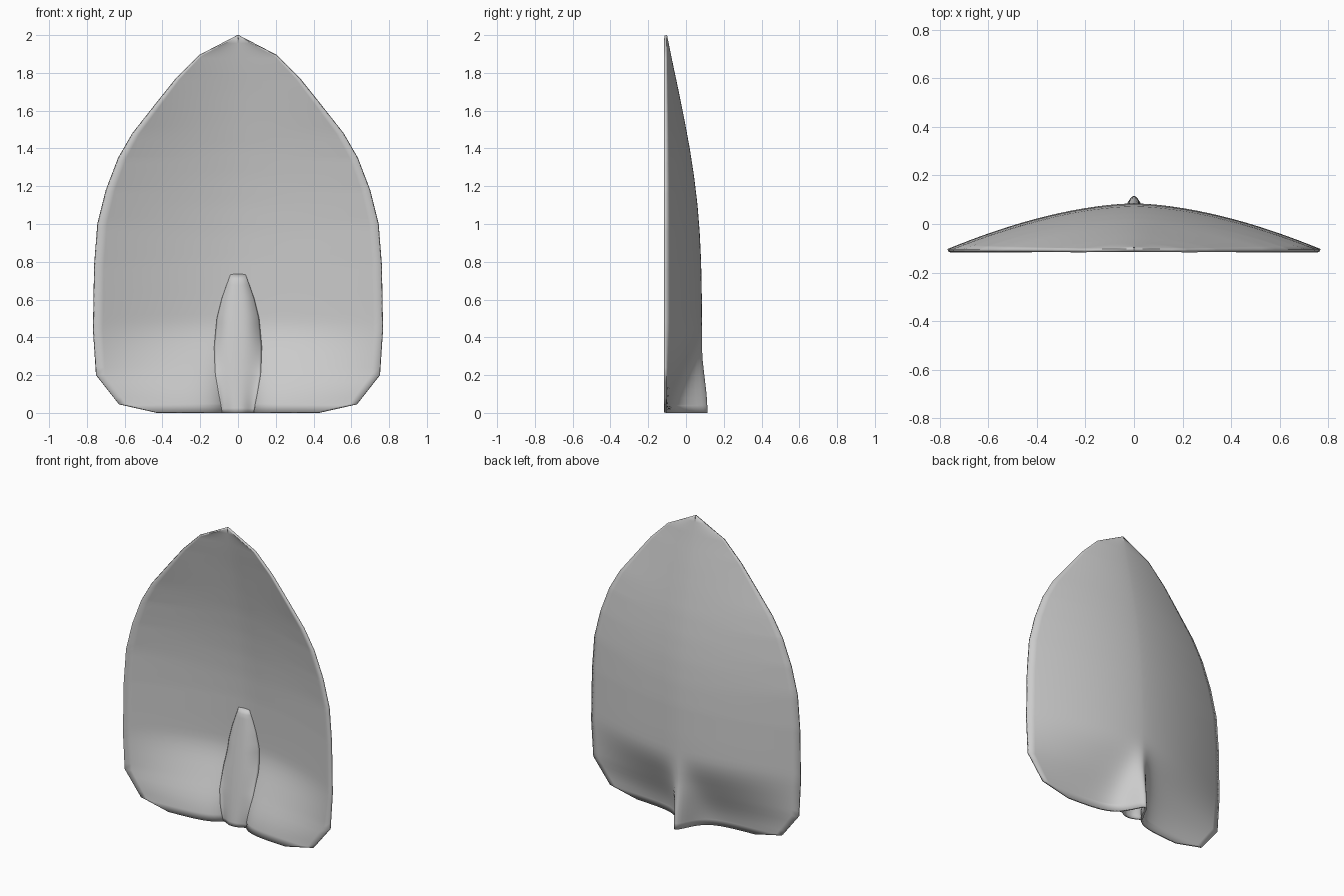
import bpy, math

if "Cube" in bpy.data.objects:
    bpy.data.objects.remove(bpy.data.objects["Cube"])

# Half-width of the blade outline and height of its spine, both by z
OUTLINE = [(0, .43), (.045, .63), (.2, .752), (.44, .768), (.78, .762), (1.0, .745),
           (1.18, .70), (1.35, .635), (1.48, .56), (1.645, .43), (1.77, .33),
           (1.895, .205), (2.0, .003)]
SPINE = [(0, .115), (.1, .109), (.2, .097), (.3, .086), (.6, .084), (.8, .08), (.95, .073),
         (1.1, .061), (1.25, .043), (1.4, .02), (1.55, -.008), (1.7, -.038), (1.85, -.07), (2.0, -.10)]
SOCKET = [(0, .085), (.1, .105), (.2, .12), (.35, .12), (.5, .105), (.6, .08), (.7, .045)]
RIM = -.103


def lerp(table, z):
    for (z0, a), (z1, b) in zip(table, table[1:]):
        if z <= z1:
            return a + (b - a) * (z - z0) / (z1 - z0)
    return table[-1][1]


def blade_y(x, z):
    """Dished blade that pinches into a narrow ridge at the bottom."""
    u = min(1, abs(x) / lerp(OUTLINE, z))
    dish = 1 - u ** 1.7
    ridge = (1 - u ** 4) / (1 + (x / .07) ** 2)
    t = max(0, 1 - z / .5)
    k = t * t * (3 - 2 * t)
    return RIM + (lerp(SPINE, z) - RIM) * (dish * (1 - k) + ridge * k)


def sheet(name, rows, thickness, offset):
    n = len(rows[0])
    verts = [p for row in rows for p in row]
    faces = [(i * n + j, (i + 1) * n + j, (i + 1) * n + j + 1, i * n + j + 1)
             for i in range(len(rows) - 1) for j in range(n - 1)]
    mesh = bpy.data.meshes.new(name)
    mesh.from_pydata(verts, [], faces)
    ob = bpy.data.objects.new(name, mesh)
    bpy.context.collection.objects.link(ob)
    solid = ob.modifiers.new("thickness", 'SOLIDIFY')
    solid.thickness = thickness
    solid.offset = offset
    bpy.context.view_layer.objects.active = ob
    ob.select_set(True)
    bpy.ops.object.shade_smooth_by_angle(angle=math.radians(40))
    ob.select_set(False)
    return ob


# Blade: rows across the outline, columns denser near the spine
levels = sorted({round(2 * i / 50, 3) for i in range(51)} | {z for z, _ in OUTLINE})
params = [math.copysign(abs(t) ** 1.5, t) for t in (j / 24 - 1 for j in range(49))]
rows = []
for z in levels:
    xs = [lerp(OUTLINE, z) * u for u in params]
    rows.append([(x, blade_y(x, z), z) for x in xs])
sheet("blade", rows, .014, -1)

# Handle socket: raised hollow swelling on the front, open at the bottom
rows = []
for i in range(29):
    z = .7 * i / 28
    front = -.05 + .105 * (z / .7) ** 1.2
    row = []
    for j in range(25):
        u = j / 12 - 1
        x = u * lerp(SOCKET, z)
        back = blade_y(x, z) - .008
        row.append((x, min(back, front + (back - front) * abs(u) ** 3), z))
    rows.append(row)
# Rounded top that closes back onto the blade
rows.append([(p[0] * .8, blade_y(p[0], .73) - .008, .73) for p in rows[-1]])
sheet("handle_socket", rows, .01, -1)
